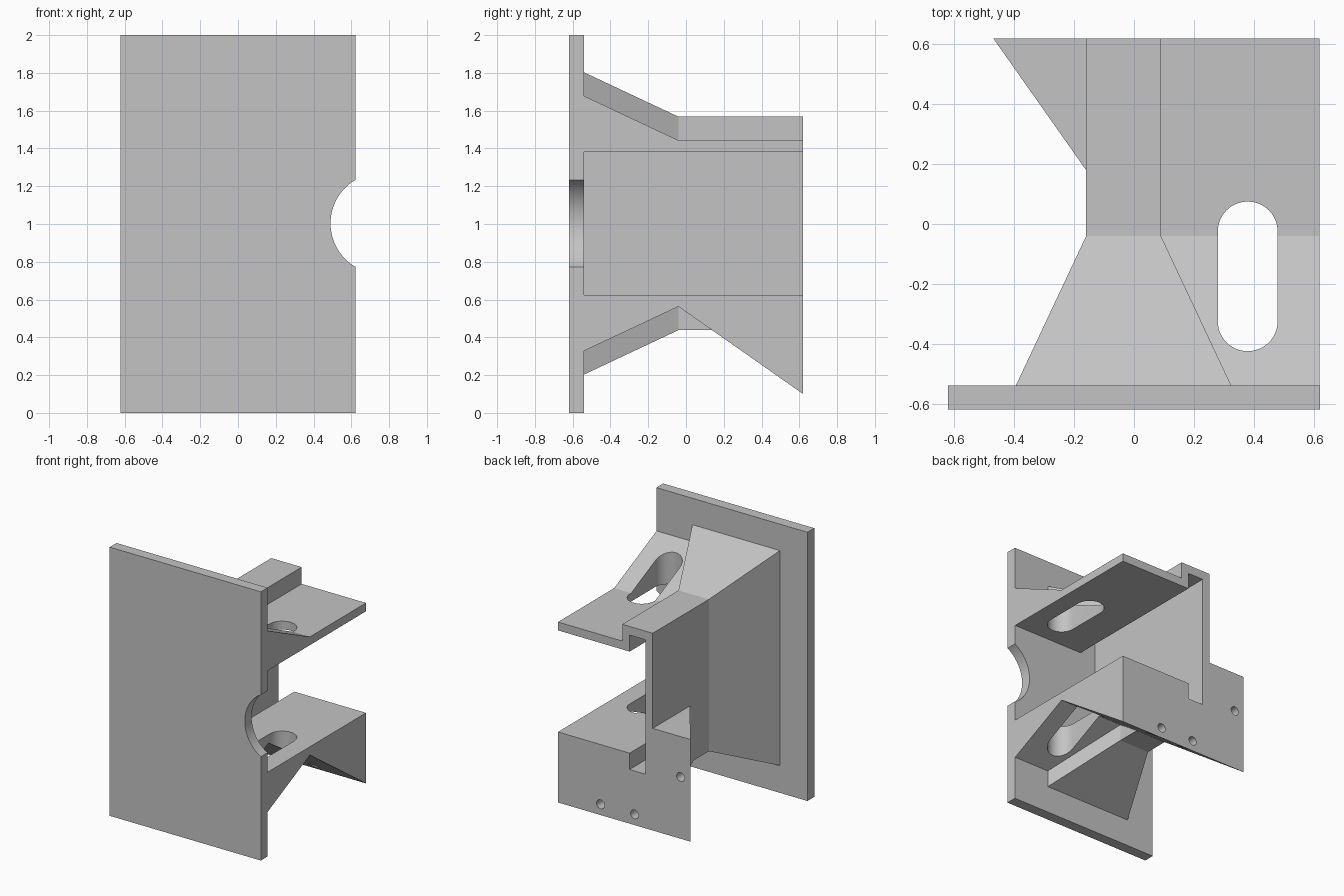
import bpy, bmesh, math

cube = bpy.data.objects.get("Cube")
if cube:
    bpy.data.objects.remove(cube, do_unlink=True)

gray = bpy.data.materials.new("plain gray")
gray.use_nodes = True
gray.diffuse_color = (0.55, 0.55, 0.55, 1)
gray.node_tree.nodes["Principled BSDF"].inputs["Base Color"].default_value = (0.55, 0.55, 0.55, 1)

MID = 1.003                       # height of the mirror plane of the bracket
FRONT, BEND, BACK = -0.54, -0.04, 0.62
SIDE = 0.62                       # open side of the bracket


def loft(name, loops):
    """Skin matching loops of points and cap both ends."""
    bm = bmesh.new()
    rings = [[bm.verts.new(p) for p in loop] for loop in loops]
    n = len(rings[0])
    for a, b in zip(rings, rings[1:]):
        for i in range(n):
            j = (i + 1) % n
            bm.faces.new((a[i], a[j], b[j], b[i]))
    bm.faces.new(rings[0])
    bm.faces.new(rings[-1])
    bmesh.ops.recalc_face_normals(bm, faces=bm.faces)
    mesh = bpy.data.meshes.new(name)
    bm.to_mesh(mesh)
    bm.free()
    mesh.materials.append(gray)
    obj = bpy.data.objects.new(name, mesh)
    bpy.context.collection.objects.link(obj)
    return obj


def along_y(profile, y):
    return [(x, y, z) for x, z in profile]


def mirrored(half):
    """Close an upper half profile (x, height above MID) with its reflection."""
    return [(x, MID + h) for x, h in half] + [(x, MID - h) for x, h in reversed(half)]


def arc(cx, cy, r, start, end, steps=24):
    angles = [math.radians(start + (end - start) * i / steps) for i in range(steps + 1)]
    return [(cx + r * math.cos(a), cy + r * math.sin(a)) for a in angles]


def combine(target, tool, operation):
    """Boolean the tool into the target, then discard the tool."""
    mod = target.modifiers.new(operation.lower(), "BOOLEAN")
    mod.operation, mod.solver, mod.object = operation, "EXACT", tool
    bpy.context.view_layer.objects.active = target
    bpy.ops.object.modifier_apply(modifier=mod.name)
    bpy.data.objects.remove(tool, do_unlink=True)


# Front plate with a round bite in one edge
bite = math.degrees(math.asin(0.23 / 0.2685))
outline = [(0.622, 0), (0.622, 1.003 - 0.23)]
outline += arc(0.7585, MID, 0.2685, 180 + bite, 180 - bite)[1:-1]
outline += [(0.622, 1.003 + 0.23), (0.622, 2), (-0.622, 2), (-0.622, 0)]
plate = loft("front_plate", [along_y(outline, -0.62), along_y(outline, FRONT)])


# Bracket body: stepped channel flaring toward the plate
def section(y, flare):
    half = [(-0.16 - flare, 0.565 + flare), (0.09 + flare, 0.565 + flare),
            (0.09 + flare, 0.44 + flare), (SIDE, 0.44 + flare)]
    return along_y(mirrored(half), y)


bracket = loft("bracket", [section(FRONT, 0.235), section(BEND, 0), section(BACK, 0)])

# Solid wedge under the lower shelf
wedge_side = [(BEND, 0.563), (BACK, 0.10), (BACK, 0.61), (BEND, 0.61)]
combine(bracket, loft("wedge", [[(x, y, z) for y, z in wedge_side] for x in (-0.16, SIDE)]), "UNION")

# Triangular gusset beside the wall, its underside on the wedge slope
corners = [(-0.16, 0.18), (-0.47, BACK), (-0.16, BACK)]
slope = (0.563 - 0.10) / (BACK - BEND)
combine(bracket, loft("gusset", [[(x, y, 0.10 + slope * (BACK - y)) for x, y in corners],
                                 [(x, y, 0.86) for x, y in corners]]), "UNION")

# Straight inner channel with a groove above and below
channel = mirrored([(-0.10, 0.50), (0.03, 0.50), (0.03, 0.378), (1, 0.378)])
combine(bracket, loft("channel_cutter", [along_y(channel, -0.6), along_y(channel, 0.8)]), "DIFFERENCE")

# Long slot through both shelves
slot = arc(0.38, -0.025, 0.1, 0, 180) + arc(0.38, -0.325, 0.1, 180, 360)
combine(bracket, loft("slot_cutter", [[(x, y, z) for x, y in slot] for z in (-0.2, 2.2)]), "DIFFERENCE")

# Screw holes in the back face
for x, z in ((0.27, 0.18), (-0.01, 0.18), (-0.39, 0.56)):
    ring = arc(x, z, 0.033, 0, 360)[:-1]
    combine(bracket, loft("hole_cutter", [along_y(ring, 0.35), along_y(ring, 0.7)]), "DIFFERENCE")

# Smooth only the round cuts
for obj in (plate, bracket):
    bpy.ops.object.select_all(action="DESELECT")
    obj.select_set(True)
    bpy.context.view_layer.objects.active = obj
    bpy.ops.object.shade_smooth_by_angle(angle=math.radians(20))
